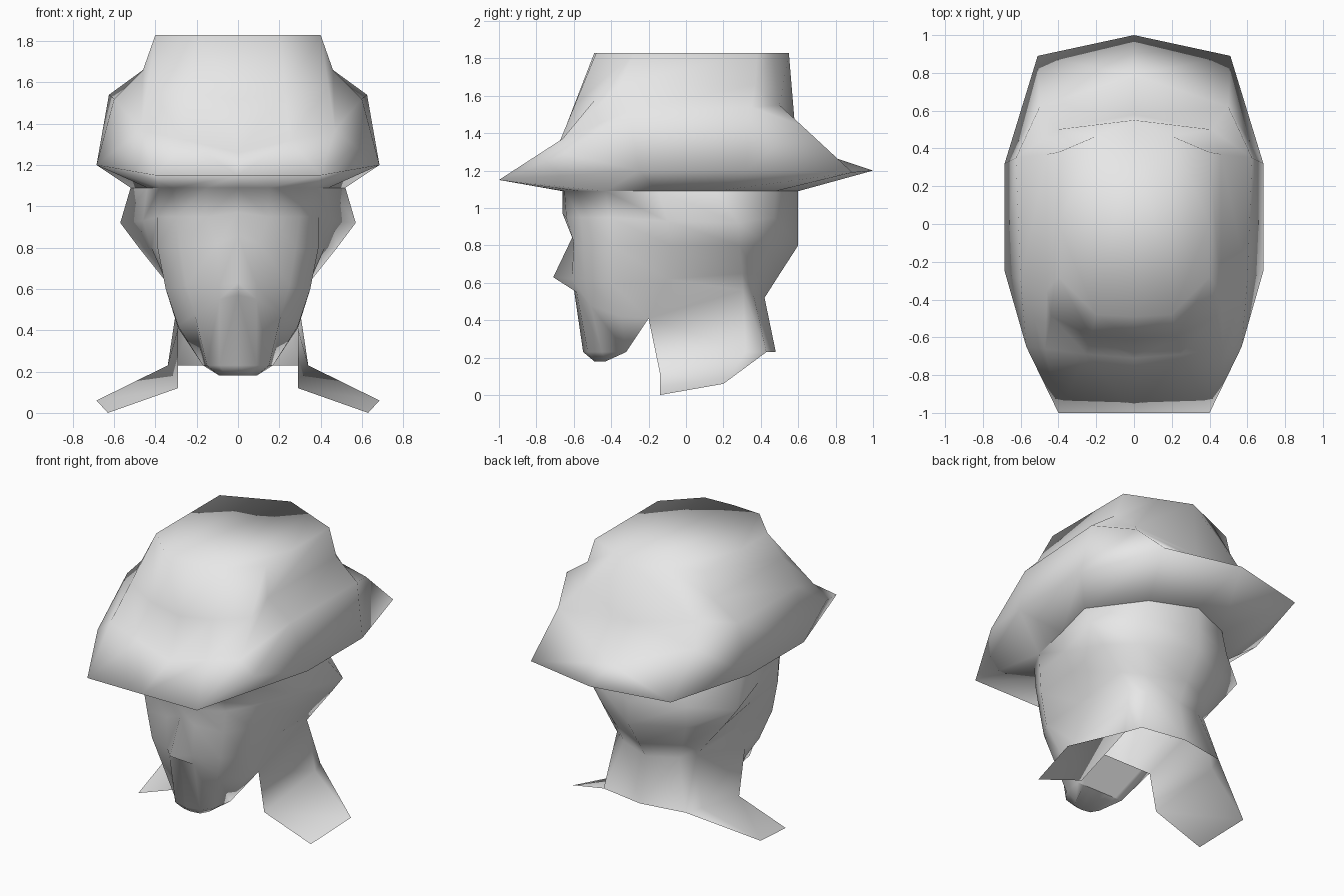
import bpy
import bmesh

if "Cube" in bpy.data.objects:
    bpy.data.objects.remove(bpy.data.objects["Cube"], do_unlink=True)

# One plain grey for the whole bust
grey = bpy.data.materials.new("plain_grey")
grey.use_nodes = True
grey.diffuse_color = (.8, .8, .8, 1)
grey.node_tree.nodes["Principled BSDF"].inputs["Base Color"].default_value = (.8, .8, .8, 1)


class HalfShape:
    """Collects faces on the +x half and builds both sides as one smooth mesh."""

    def __init__(self):
        self.faces = []

    def face(self, *points):
        self.faces.append(points)

    def loft(self, *rows):
        """Bridge neighbouring rows of equal length with quads."""
        for lower, upper in zip(rows, rows[1:]):
            for i in range(len(lower) - 1):
                self.face(lower[i], lower[i + 1], upper[i + 1], upper[i])

    def build(self, name, sharp_rows):
        """Mesh both sides; edges running along a sharp row keep a hard crease."""
        bm = bmesh.new()
        shared = {}

        def vertex(point, side):
            key = tuple(round(c, 4) for c in (point[0] * side, point[1], point[2]))
            if key not in shared:
                shared[key] = bm.verts.new(key)
            return shared[key]

        for side in (1, -1):
            for points in self.faces:
                corners = list(dict.fromkeys(vertex(p, side) for p in points))
                if len(corners) > 2:
                    bm.faces.new(corners)
        bmesh.ops.recalc_face_normals(bm, faces=bm.faces)
        for face in bm.faces:
            face.smooth = True
        for row in sharp_rows:
            crease = {vertex(p, side) for p in row for side in (1, -1)}
            for edge in bm.edges:
                if crease.issuperset(edge.verts):
                    edge.smooth = False
        mesh = bpy.data.meshes.new(name)
        bm.to_mesh(mesh)
        bm.free()
        mesh.materials.append(grey)
        obj = bpy.data.objects.new(name, mesh)
        bpy.context.collection.objects.link(obj)


def level(z, *outline):
    """A row of points that all sit at one height."""
    return [(x, y, z) for x, y in outline]


def blend(row_a, row_b, amount):
    """A row part of the way between two others."""
    return [tuple(a + (b - a) * amount for a, b in zip(p, q))
            for p, q in zip(row_a, row_b)]


# Head rows run from the front centre, around the side, to the back centre
head_top = level(1.09, (0, -.66), (.15, -.65), (.3, -.57), (.38, -.43),
                 (.44, -.15), (.52, .16), (.286, .478), (0, .6))
forehead = [(0, -.66, .97), (.15, -.64, .95), (.3, -.56, .95), (.39, -.41, .95),
            (.46, -.1, .93), (.57, .28, .92), (.33, .47, .95), (0, .6, .95)]
brow = [(0, -.6, .86), (.1, -.6, .82)] + level(
    .8, (.28, -.55), (.39, -.4), (.42, -.08), (.48, .285), (.31, .44), (0, .6))
nose = [(0, -.71, .63), (.09, -.61, .62), (.25, -.54, .62), (.35, -.4, .6),
        (.34, -.1, .62), (.36, .3, .65), (.24, .38, .64), (0, .49, .63)]
mouth = [(0, -.6, .57), (.09, -.585, .55), (.21, -.51, .48), (.29, -.35, .42),
         (.29, -.2, .41), (.29, .305, .56), (.2, .36, .54), (0, .42, .52)]

# Chin and the underside of the jaw, ending at the jaw hinge
hinge = mouth[4]
jaw_corner = (.17, -.32, .23)
chin = level(.23, (0, -.55), (.09, -.525), (.15, -.45)) + [jaw_corner, hinge]
chin_base = level(.18, (0, -.49), (.06, -.48), (.09, -.43)) + [jaw_corner, hinge]
jaw_back = level(.23, (0, -.32), (.06, -.32), (.12, -.32)) + [jaw_corner, hinge]
throat = level(.41, (0, -.2), (.08, -.2), (.16, -.2), (.22, -.2)) + [hinge]

# Neck flares into a shoulder flap on each side, open at the front
neck_base = [(.29, -.14, .12), (.34, .32, .23), (.3, .43, .23), (0, .48, .23)]
flap_front = (.63, -.14, 0)
flap_back = (.685, .2, .06)

# Hat rows, in the same front-to-back order; the rim skips the raised brim corner
brim_corner = (.57, -.65, 1.29)
rim = [(0, -1, 1.15), (.4, -1, 1.15), (.685, -.25, 1.2),
       (.685, .32, 1.2), (.51, .89, 1.19), (0, 1, 1.2)]
brim_edge = rim[:2] + [brim_corner] + rim[2:]
brim_fold = [(0, -.71, 1.26), (.25, -.69, 1.32), (.47, -.66, 1.37), (.6, -.3, 1.52),
             (.625, .35, 1.54), (.5, .62, 1.44), (0, .79, 1.27)]
crown_top = level(1.83, (0, -.49), (.2, -.48), (.4, -.28), (.4, 0),
                  (.4, .38), (.2, .465), (0, .55))
crown_base = blend(brim_fold, crown_top, .45)
crown_base[3:] = [(.46, -.35, 1.66), (.46, .37, 1.66), (.41, .5, 1.55), (0, .58, 1.47)]

bust = HalfShape()
# Face, skull and jaw
bust.loft(head_top, forehead, brow, nose, mouth)
bust.loft(mouth[:5], chin, chin_base, jaw_back, throat)
# Neck and shoulder flap
bust.loft(mouth[4:], neck_base)
bust.face(neck_base[0], neck_base[1], flap_back, flap_front)
bust.face(neck_base[1], neck_base[2], flap_back)
# Underside of the brim, growing out of the head
bust.face(*head_top[:3], rim[1], rim[0])
bust.face(head_top[2], head_top[3], rim[1])
bust.loft(head_top[3:], rim[1:])
# Brim and crown
bust.face(rim[1], rim[2], brim_corner)
bust.loft(brim_edge, brim_fold, crown_base, crown_top)
bust.face(*crown_top)
bust.build("head_with_hat", sharp_rows=(head_top[3:], jaw_back[:4]))
